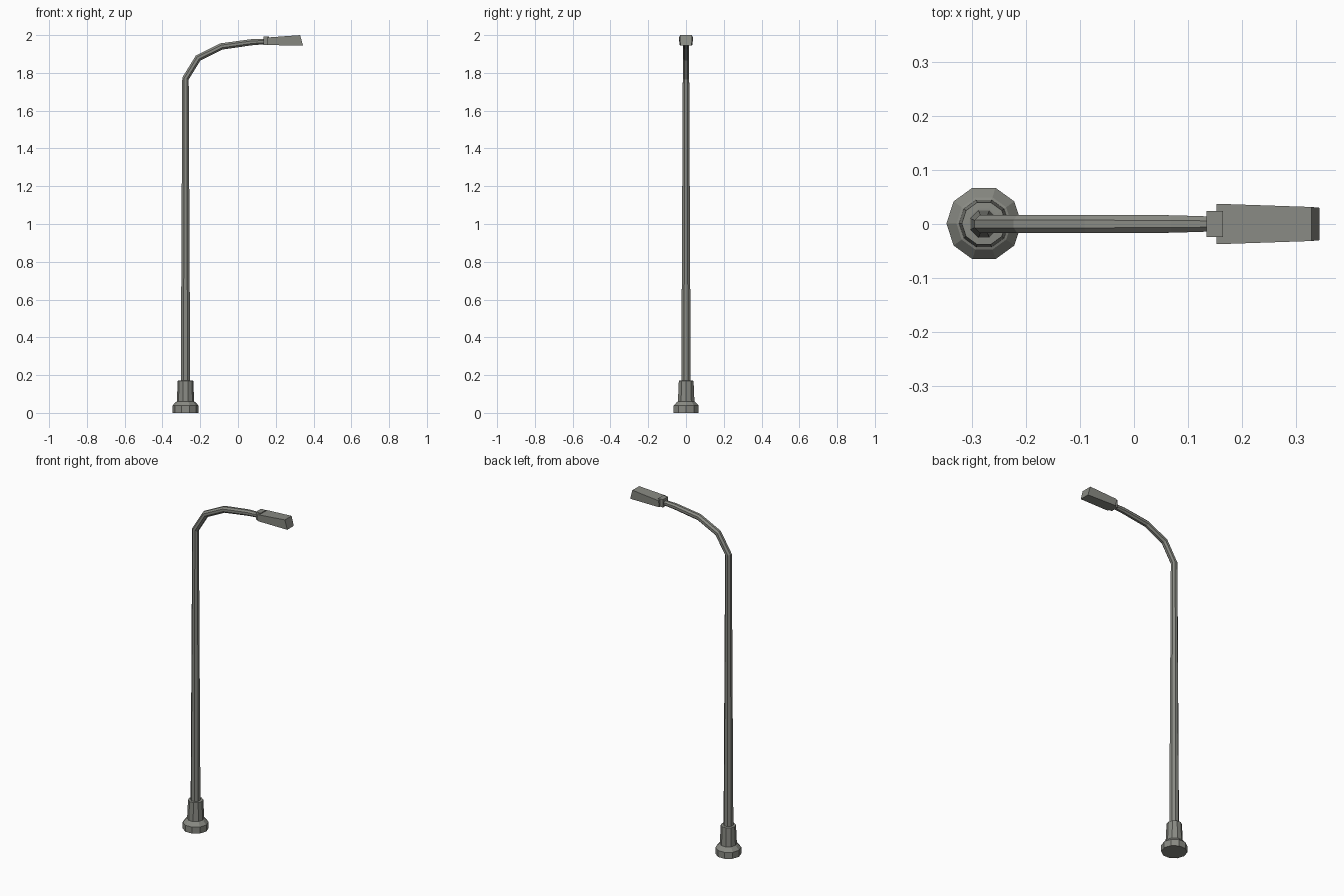
import bpy, bmesh, math
from mathutils import Vector

if "Cube" in bpy.data.objects:
    bpy.data.objects.remove(bpy.data.objects["Cube"])

metal = bpy.data.materials.new("warm grey metal")
metal.diffuse_color = (0.25, 0.255, 0.228, 1)
metal.use_nodes = True
metal.node_tree.nodes["Principled BSDF"].inputs["Base Color"].default_value = metal.diffuse_color
POLE_X = -0.278


def finish(name, bm):
    bmesh.ops.recalc_face_normals(bm, faces=bm.faces[:])
    me = bpy.data.meshes.new(name)
    bm.to_mesh(me)
    bm.free()
    me.materials.append(metal)
    ob = bpy.data.objects.new(name, me)
    bpy.context.collection.objects.link(ob)
    return ob


def skin(name, rings):
    """Join rings of points into a closed tube with capped ends."""
    bm = bmesh.new()
    loops = [[bm.verts.new(p) for p in r] for r in rings]
    n = len(loops[0])
    for a, b in zip(loops, loops[1:]):
        for i in range(n):
            j = (i + 1) % n
            bm.faces.new((a[i], a[j], b[j], b[i]))
    bm.faces.new(loops[0])
    bm.faces.new(loops[-1])
    return finish(name, bm)


def ring(centre, u, v, r, sides, turn=0.0):
    return [centre + r * (math.cos(a) * u + math.sin(a) * v)
            for a in (turn + math.tau * i / sides for i in range(sides))]


X, Y = Vector((1, 0, 0)), Vector((0, 1, 0))

# Ten-sided foot with tapering collar
profile = [(0.0695, 0), (0.0695, 0.038), (0.051, 0.058),
           (0.046, 0.06), (0.041, 0.17), (0.029, 0.171)]
skin("base", [ring(Vector((POLE_X, 0.001, z)), X, Y, r, 10) for r, z in profile])

# Tapered pole bending over into the arm
path = [(POLE_X, 0.15, 0.027), (POLE_X, 1.77, 0.0185), (-0.211, 1.879, 0.0185),
        (-0.087, 1.940, 0.0185), (0.07, 1.962, 0.0175), (0.145, 1.966, 0.015)]
pts = [Vector((x, 0, z)) for x, z, r in path]
rings = []
for i, p in enumerate(pts):
    before = (p - pts[i - 1]).normalized() if i else Vector((0, 0, 1))
    after = (pts[i + 1] - p).normalized() if i + 1 < len(pts) else before
    t = (before + after).normalized()
    side = Vector((t.z, 0, -t.x)) / t.dot(before)   # mitred bend
    rings.append(ring(p, side, Y, path[i][2], 8, math.pi / 8))
skin("pole_and_arm", rings)


def section(x_low, x_high, z_low, z_high, w_low, w_high):
    return [Vector(c) for c in ((x_low, -w_low, z_low), (x_low, w_low, z_low),
                                (x_high, w_high, z_high), (x_high, -w_high, z_high))]


# Neck block between arm and lamp
skin("lamp_neck", [section(0.134, 0.134, 1.947, 1.993, 0.024, 0.024),
                   section(0.165, 0.165, 1.947, 1.993, 0.024, 0.024)])

# Wedge-shaped lamp head with slanted tip
skin("lamp_head", [section(0.153, 0.153, 1.947, 1.987, 0.034, 0.0375),
                   section(0.344, 0.329, 1.945, 2.0, 0.030, 0.0315)])
